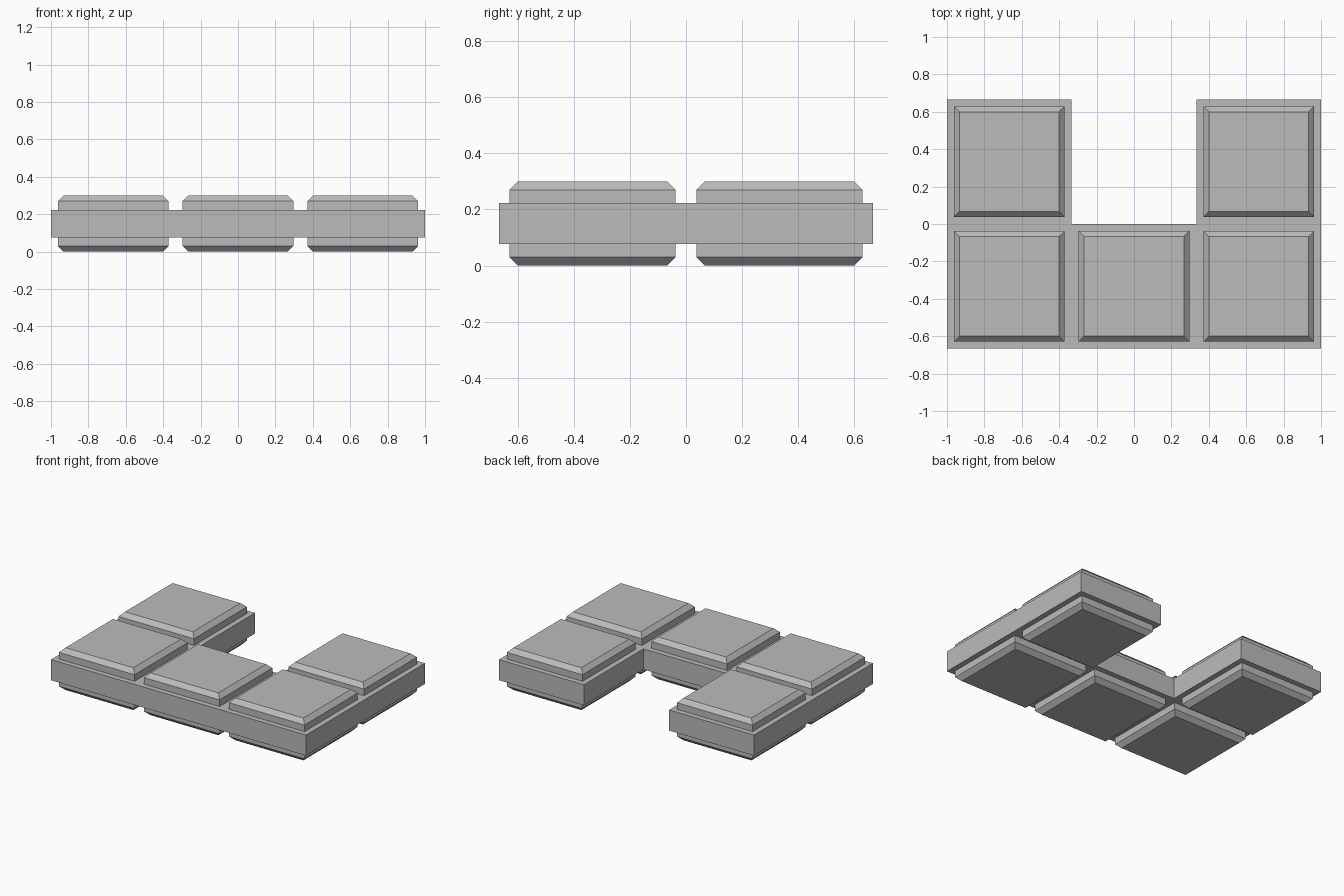
import bpy
import bmesh

CELL = 2 / 3          # side of one grid cell
HALF = 0.296          # half width of a raised pad
BEVEL = 0.03
BASE_LOW, BASE_HIGH, TOP = 0.077, 0.223, 0.30

cube = bpy.data.objects.get("Cube")
if cube:
    bpy.data.objects.remove(cube, do_unlink=True)

# Single grey material
grey = bpy.data.materials.new("plain grey")
grey.use_nodes = True
colour = (0.5, 0.5, 0.5, 1)
grey.diffuse_color = colour
grey.node_tree.nodes["Principled BSDF"].inputs["Base Color"].default_value = colour


def finish(bm, name):
    bmesh.ops.recalc_face_normals(bm, faces=bm.faces)
    mesh = bpy.data.meshes.new(name)
    bm.to_mesh(mesh)
    bm.free()
    mesh.materials.append(grey)
    obj = bpy.data.objects.new(name, mesh)
    bpy.context.collection.objects.link(obj)
    return obj


def add_slab(name, outline, low, high):
    """Extrude a flat outline between two heights."""
    bm = bmesh.new()
    face = bm.faces.new([bm.verts.new((x, y, low)) for x, y in outline])
    out = bmesh.ops.extrude_face_region(bm, geom=[face], use_keep_orig=True)
    verts = [v for v in out["geom"] if isinstance(v, bmesh.types.BMVert)]
    bmesh.ops.translate(bm, verts=verts, vec=(0, 0, high - low))
    return finish(bm, name)


def add_pad(name, x, y, heights):
    """Square pad whose outer rim is chamfered; heights run root, shoulder, face."""
    bm = bmesh.new()
    rings = []
    for z, r in zip(heights, (HALF, HALF, HALF - BEVEL)):
        corners = ((-r, -r), (r, -r), (r, r), (-r, r))
        rings.append([bm.verts.new((x + a, y + b, z)) for a, b in corners])
    for lower, upper in zip(rings, rings[1:]):
        for i in range(4):
            j = (i + 1) % 4
            bm.faces.new((lower[i], lower[j], upper[j], upper[i]))
    bm.faces.new(rings[0])
    bm.faces.new(rings[-1])
    return finish(bm, name)


# U-shaped base slab
h = CELL / 2
outline = [(-1, -CELL), (1, -CELL), (1, CELL), (h, CELL),
           (h, 0), (-h, 0), (-h, CELL), (-1, CELL)]
add_slab("base_slab", outline, BASE_LOW, BASE_HIGH)

# Chamfered pads above and below every cell of the U
cells = {"front_right": (-1, -1), "front_middle": (0, -1), "front_left": (1, -1),
         "back_right": (-1, 1), "back_left": (1, 1)}
for label, (col, row) in cells.items():
    x, y = col * CELL, row * h
    add_pad("upper_pad_" + label, x, y, (BASE_HIGH, TOP - BEVEL, TOP))
    add_pad("lower_pad_" + label, x, y, (BASE_LOW, BEVEL, 0))
